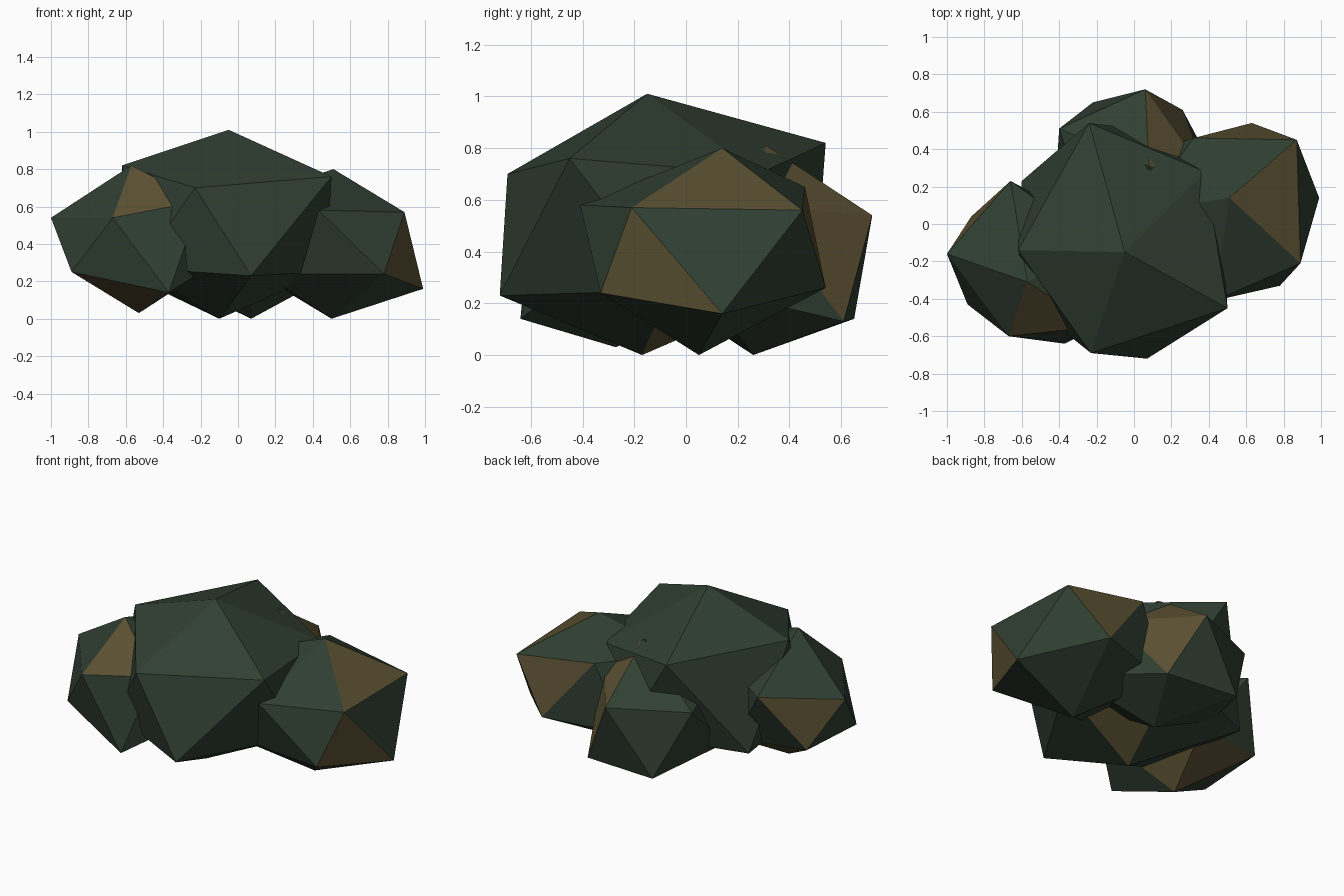
import bpy, bmesh
from mathutils import Vector

if "Cube" in bpy.data.objects:
    bpy.data.objects.remove(bpy.data.objects["Cube"])


def make_material(name, rgb):
    mat = bpy.data.materials.new(name)
    mat.diffuse_color = (*rgb, 1)
    mat.use_nodes = True
    mat.node_tree.nodes["Principled BSDF"].inputs["Base Color"].default_value = mat.diffuse_color
    return mat


MATERIALS = [make_material("dark leaf green", (0.030, 0.050, 0.032)),
             make_material("dry leaf brown", (0.105, 0.082, 0.032))]


def clump(name, apex, base, upper, lower, brown):
    """Irregular icosahedron: apex, upper ring of five, lower ring of five, base.
    A lower point given as None is the opposite upper point through the centre.
    brown: facet numbers, 0-4 cap, 5-9 upper side, 10-14 lower side, 15-19 underside."""
    total = Vector(apex) + Vector(base)
    lower = [p or total - Vector(upper[(k + 3) % 5]) for k, p in enumerate(lower)]
    bm = bmesh.new()
    t, b = bm.verts.new(apex), bm.verts.new(base)
    u = [bm.verts.new(p) for p in upper]
    m = [bm.verts.new(p) for p in lower]
    facets = []
    for band in range(4):
        for k in range(5):
            n = (k + 1) % 5
            facets.append([(t, u[k], u[n]), (u[k], m[k], u[n]),
                           (m[k], m[n], u[n]), (b, m[n], m[k])][band])
    for i, verts in enumerate(facets):
        bm.faces.new(verts).material_index = 1 if i in brown else 0
    bmesh.ops.recalc_face_normals(bm, faces=bm.faces[:])
    mesh = bpy.data.meshes.new(name)
    bm.to_mesh(mesh)
    bm.free()
    for mat in MATERIALS:
        mesh.materials.append(mat)
    bpy.context.collection.objects.link(bpy.data.objects.new(name, mesh))


# Large middle clump
clump("middle_leaf_clump", (-.05, -.15, 1.01), (-.10, -.17, 0),
      [(.38, .28, .70), (-.24, .54, .82), (-.62, -.14, .82), (-.23, -.69, .70), (.50, -.45, .76)],
      [(.08, .50, .29), (-.60, .23, .24), (-.53, -.45, .27), (.07, -.72, .23), (.47, -.06, .25)],
      {19})

# Left clump
clump("left_leaf_clump", (-.57, -.31, .82), (-.53, -.27, .03),
      [(-.20, -.10, .60), (-.66, .23, .61), (-1.0, -.16, .54), (-.67, -.60, .54), (-.20, -.55, .63)],
      [(-.42, .10, .24), (-.87, .04, .26), (-.89, -.43, .25), (-.37, -.64, .14), None],
      {3, 6, 15, 17, 19})

# Right clump
clump("right_leaf_clump", (.51, .14, .80), (.50, .05, 0),
      [(.87, .45, .56), (.32, .46, .65), (.02, .06, .64), (.43, -.41, .58), (.89, -.21, .57)],
      [(.63, .54, .26), None, None, (.78, -.33, .24), (.99, .14, .16)],
      {4, 5, 13})

# Back clump
clump("back_leaf_clump", (.08, .31, .81), (.07, .26, 0),
      [(.38, .27, .58), (.06, .72, .54), (-.40, .51, .55), (-.20, -.10, .60), (.30, -.12, .60)],
      [(.26, .61, .13), (-.22, .65, .14), (-.42, .20, .25), None, None],
      {0, 5})
